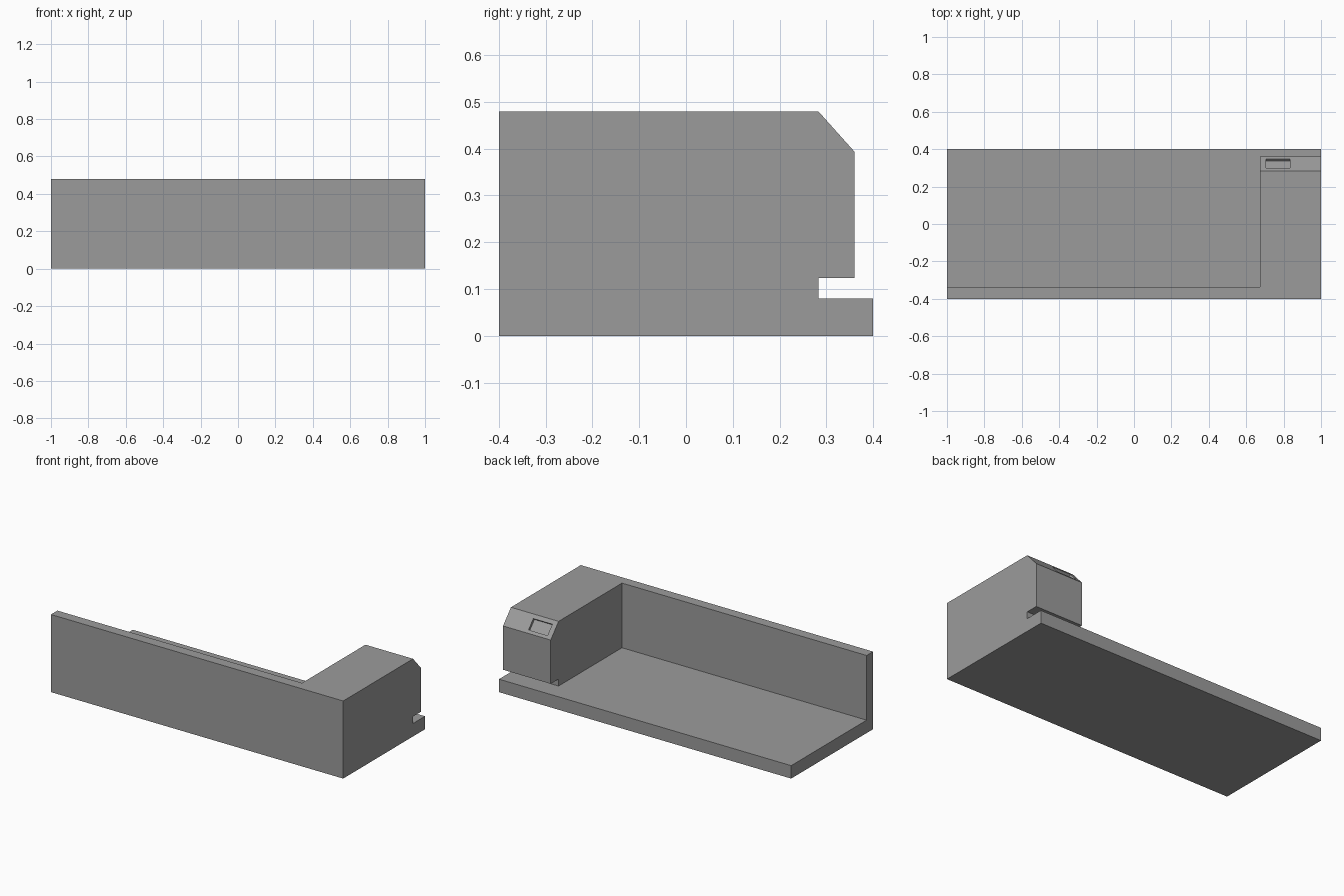
import bpy, bmesh, math
from mathutils import Matrix

if "Cube" in bpy.data.objects:
    bpy.data.objects.remove(bpy.data.objects["Cube"])

grey = bpy.data.materials.new("plain grey")
grey.diffuse_color = (0.33, 0.33, 0.33, 1)
grey.use_nodes = True
grey.node_tree.nodes["Principled BSDF"].inputs["Base Color"].default_value = grey.diffuse_color


def make_object(name, bm):
    bmesh.ops.recalc_face_normals(bm, faces=bm.faces[:])
    mesh = bpy.data.meshes.new(name)
    bm.to_mesh(mesh)
    bm.free()
    mesh.materials.append(grey)
    obj = bpy.data.objects.new(name, mesh)
    bpy.context.collection.objects.link(obj)
    return obj


def box(name, size, centre, tilt=0.0):
    bm = bmesh.new()
    m = (Matrix.Translation(centre) @ Matrix.Rotation(tilt, 4, 'X')
         @ Matrix.Diagonal((*size, 1)))
    bmesh.ops.create_cube(bm, size=1, matrix=m)
    return make_object(name, bm)


def cut(target, cutter):
    cutter.hide_render = True
    mod = target.modifiers.new(cutter.name, 'BOOLEAN')
    mod.operation = 'DIFFERENCE'
    mod.solver = 'EXACT'
    mod.object = cutter
    bpy.context.view_layer.objects.active = target
    bpy.ops.object.modifier_apply(modifier=mod.name)
    bpy.data.objects.remove(cutter)


# Counter body: side profile (y, z) with chamfer and toe slot, extruded along x
profile = [(-0.4, 0), (0.4, 0), (0.4, 0.08), (0.283, 0.08), (0.283, 0.123),
           (0.36, 0.123), (0.36, 0.394), (0.283, 0.48), (-0.4, 0.48)]
bm = bmesh.new()
face = bm.faces.new([bm.verts.new((-1, y, z)) for y, z in profile])
ext = bmesh.ops.extrude_face_region(bm, geom=[face])
bmesh.ops.translate(bm, vec=(2, 0, 0),
                    verts=[g for g in ext["geom"] if isinstance(g, bmesh.types.BMVert)])
counter = make_object("counter", bm)

# Open bay, leaving the floor slab, front panel and end cabinet
cut(counter, box("bay_cutter", (1.774, 1.337, 0.92), (-0.213, 0.3315, 0.54)))

# Shallow rectangular pocket in the sloped face
slope = math.atan2(0.394 - 0.48, 0.36 - 0.283)
cut(counter, box("pocket_cutter", (0.13, 0.07, 0.03), (0.77, 0.3235, 0.4348), slope))
